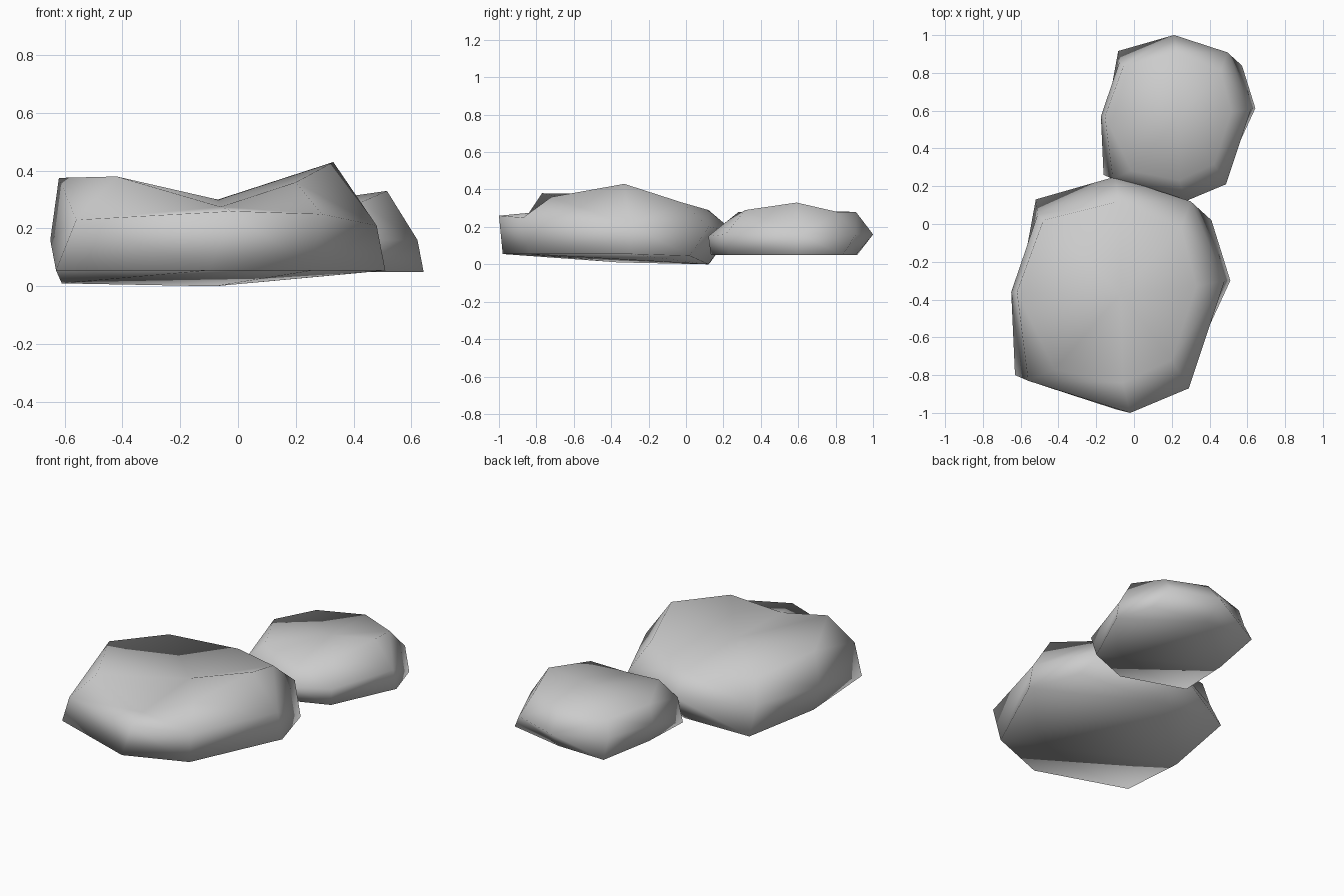
import bpy
import bmesh

default_cube = bpy.data.objects.get("Cube")
if default_cube:
    bpy.data.objects.remove(default_cube, do_unlink=True)

# Single grey stone colour
stone_grey = bpy.data.materials.new("stone_grey")
stone_grey.use_nodes = True
stone_colour = (0.6, 0.6, 0.6, 1)
stone_grey.diffuse_color = stone_colour
stone_grey.node_tree.nodes["Principled BSDF"].inputs["Base Color"].default_value = stone_colour

# Eight-sided outlines shared by both stones, clockwise from the back
base_outline = [(-.08, .12), (.41, .02), (.51, -.3), (.26, -.84),
                (-.1, -.98), (-.63, -.8), (-.61, -.36), (-.52, .13)]
girth_outline = [(-.1, .25), (.3, .12), (.48, -.3), (.29, -.87),
                 (-.02, -1), (-.56, -.83), (-.65, -.36), (-.51, .05)]
crown_outline = [(-.08, .12), (.25, -.02), (.33, -.33), (.2, -.72),
                 (-.06, -.84), (-.42, -.77), (-.62, -.36), (-.48, .02)]
crown_centre = (-.07, -.37)


def make_stone(name, base_heights, girth_heights, crown_heights, centre_height,
               scale=1.0, shift=(0, 0)):
    """Loft the three outlines at the given heights and close both ends."""
    bm = bmesh.new()

    def place(point, height):
        return bm.verts.new((point[0] * scale + shift[0],
                             point[1] * scale + shift[1], height))

    rings = []
    for outline, heights in ((base_outline, base_heights),
                             (girth_outline, girth_heights),
                             (crown_outline, crown_heights)):
        rings.append([place(p, h) for p, h in zip(outline, heights)])
    centre = place(crown_centre, centre_height)
    count = len(base_outline)

    # Side walls
    for lower, upper in zip(rings, rings[1:]):
        for i in range(count):
            j = (i + 1) % count
            bm.faces.new((lower[i], lower[j], upper[j], upper[i]))

    # Crown fan and underside
    for i in range(count):
        bm.faces.new((rings[-1][i], rings[-1][(i + 1) % count], centre))
    bm.faces.new(rings[0])
    bmesh.ops.triangulate(bm, faces=bm.faces[:])
    bmesh.ops.recalc_face_normals(bm, faces=bm.faces[:])
    for face in bm.faces:
        face.smooth = True

    mesh = bpy.data.meshes.new(name)
    bm.to_mesh(mesh)
    bm.free()
    mesh.materials.append(stone_grey)
    stone = bpy.data.objects.new(name, mesh)
    bpy.context.collection.objects.link(stone)
    return stone


# Large stone, slightly tipped with a saddle across its top
make_stone("large_stone",
           base_heights=(0, .045, .055, .055, .055, .055, .01, .01),
           girth_heights=(.18, .2, .21, .25, .26, .23, .16, .17),
           crown_heights=(.29, .33, .43, .36, .275, .38, .375, .31),
           centre_height=.3)

# Small stone, a flatter copy behind the large one
make_stone("small_stone",
           base_heights=[.05] * 8,
           girth_heights=(.16, .16, .16, .16, .15, .18, .16, .16),
           crown_heights=(.28, .28, .33, .29, .24, .28, .28, .26),
           centre_height=.29,
           scale=.705, shift=(.283, .824))
